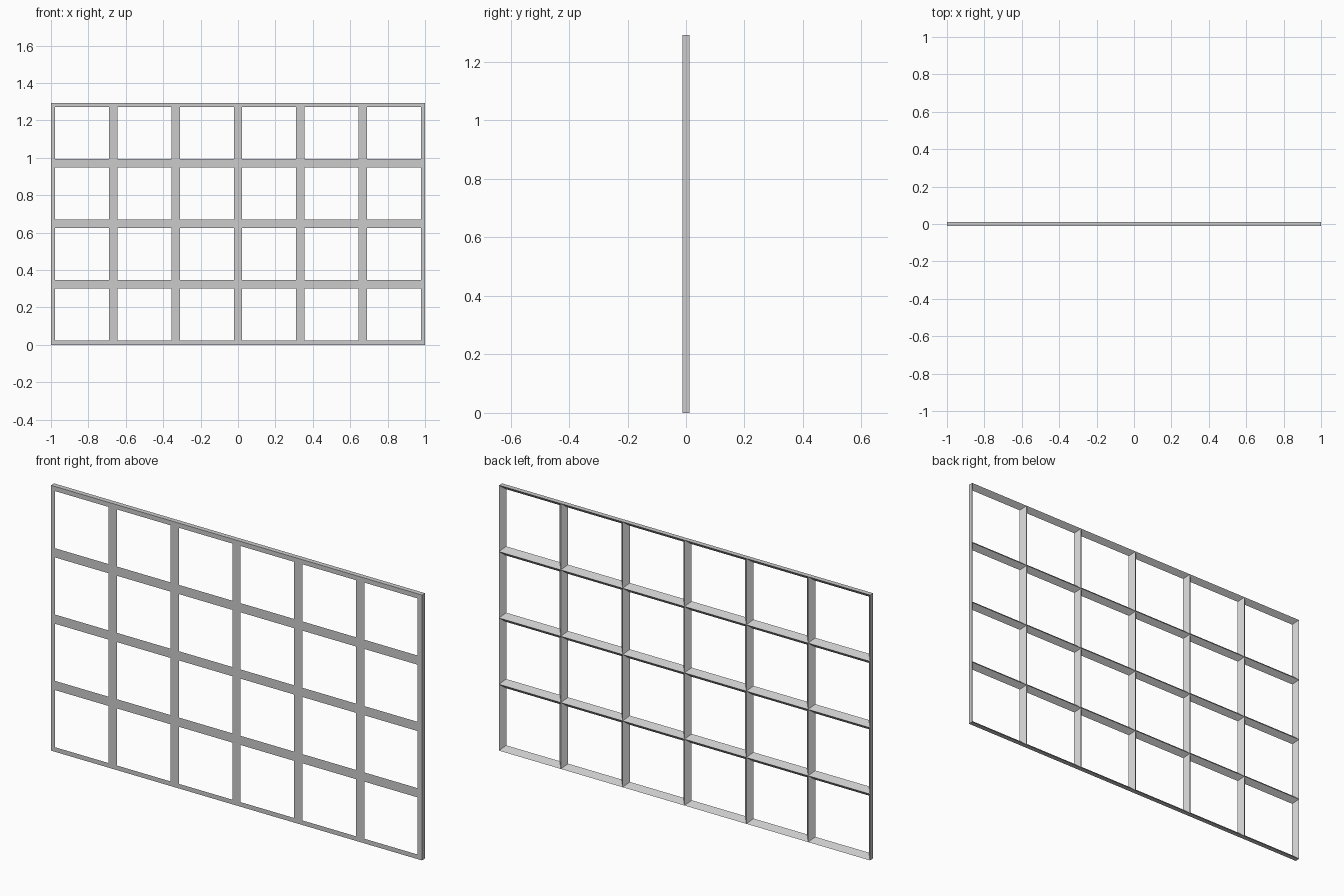
import bpy, bmesh

cube = bpy.data.objects.get("Cube")
if cube:
    bpy.data.objects.remove(cube, do_unlink=True)

COLS, ROWS = 6, 4
WIDTH, HEIGHT = 2.0, 1.293
HALF_BAR = 0.0225          # half the width of a bar on the flat front
FRONT, BACK = -0.012, 0.012

grey = bpy.data.materials.new("light_grey")
grey.use_nodes = True
colour = (0.6, 0.6, 0.6, 1)
grey.diffuse_color = colour
grey.node_tree.nodes["Principled BSDF"].inputs["Base Color"].default_value = colour


def rectangle(bm, x0, x1, z0, z1, y):
    """Four corners, anticlockwise as seen from the front."""
    return [bm.verts.new((x, y, z)) for x, z in ((x0, z0), (x1, z0), (x1, z1), (x0, z1))]


bm = bmesh.new()
cell_w, cell_h = WIDTH / COLS, HEIGHT / ROWS
for col in range(COLS):
    for row in range(ROWS):
        x0, z0 = col * cell_w - WIDTH / 2, row * cell_h
        x1, z1 = x0 + cell_w, z0 + cell_h
        front = rectangle(bm, x0, x1, z0, z1, FRONT)
        opening = rectangle(bm, x0 + HALF_BAR, x1 - HALF_BAR,
                            z0 + HALF_BAR, z1 - HALF_BAR, FRONT)
        ridge = rectangle(bm, x0, x1, z0, z1, BACK)
        # Sides in order: bottom, right, top, left
        on_rim = (row == 0, col == COLS - 1, row == ROWS - 1, col == 0)
        for i in range(4):
            j = (i + 1) % 4
            # Flat front of the bar, then the slope back to its ridge
            bm.faces.new((front[i], front[j], opening[j], opening[i]))
            bm.faces.new((opening[i], opening[j], ridge[j], ridge[i]))
            # Outer edge of the lattice
            if on_rim[i]:
                bm.faces.new((front[j], front[i], ridge[i], ridge[j]))

bmesh.ops.remove_doubles(bm, verts=bm.verts, dist=0.0001)
bmesh.ops.recalc_face_normals(bm, faces=bm.faces)

mesh = bpy.data.meshes.new("window_lattice")
bm.to_mesh(mesh)
bm.free()
mesh.materials.append(grey)
lattice = bpy.data.objects.new("window_lattice", mesh)
bpy.context.collection.objects.link(lattice)
